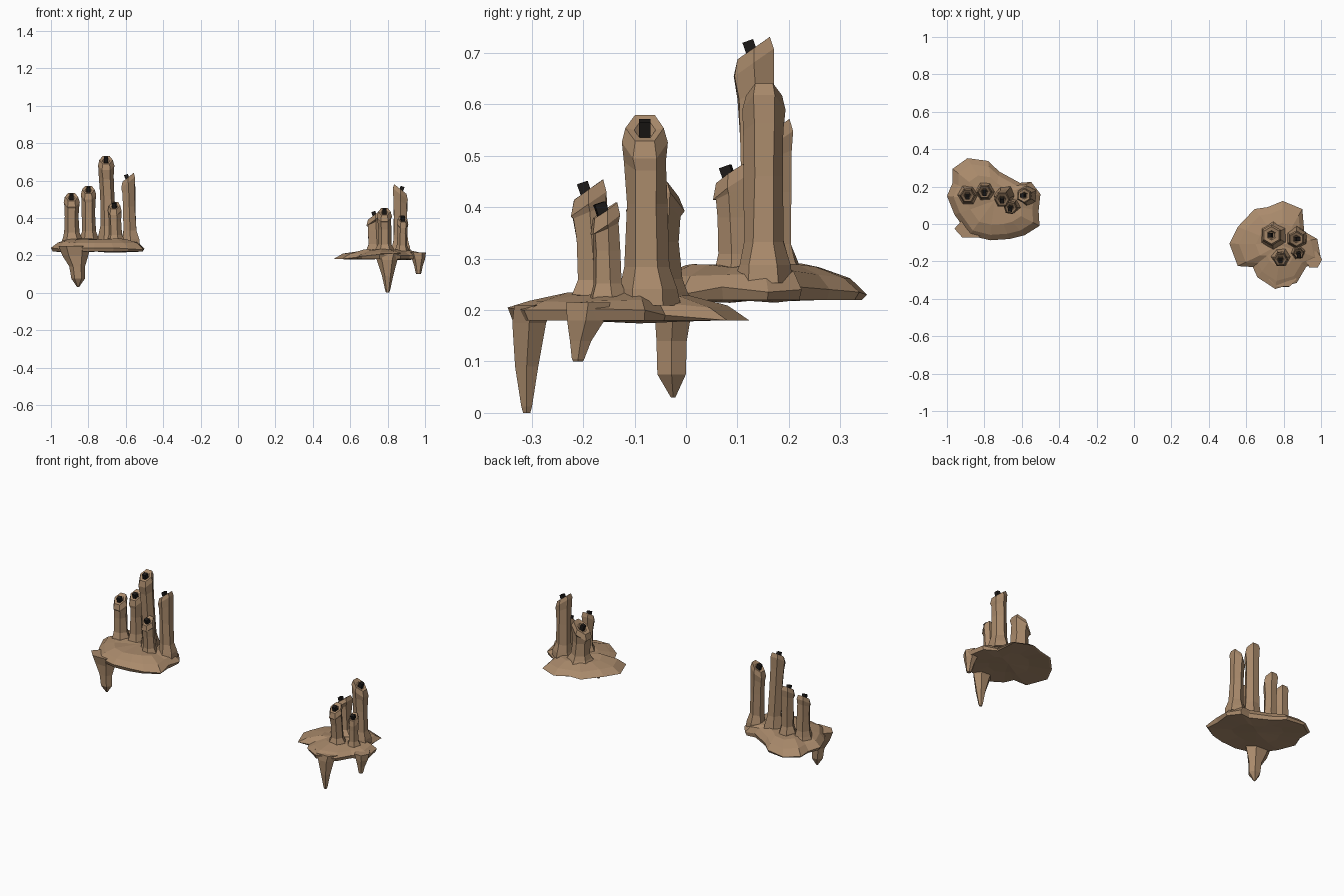
import bpy, bmesh, math, random
from mathutils import Vector

if "Cube" in bpy.data.objects:
    bpy.data.objects.remove(bpy.data.objects["Cube"])

random.seed(4)


def material(name, rgb):
    m = bpy.data.materials.new(name)
    m.diffuse_color = (*rgb, 1)
    m.use_nodes = True
    m.node_tree.nodes["Principled BSDF"].inputs["Base Color"].default_value = m.diffuse_color
    return m


WAX = material("tan wax", (0.40, 0.255, 0.148))
WICK = material("black wick", (0.012, 0.010, 0.009))


def loft(name, rings, mat):
    """Skin a list of equal-length vertex rings and close both ends."""
    bm = bmesh.new()
    loops = [[bm.verts.new(p) for p in ring] for ring in rings]
    n = len(loops[0])
    for a, b in zip(loops, loops[1:]):
        for i in range(n):
            j = (i + 1) % n
            bm.faces.new((a[i], a[j], b[j], b[i]))
    for loop in (loops[0], loops[-1]):
        c = bm.verts.new(sum((v.co for v in loop), Vector()) / n)
        for i in range(n):
            bm.faces.new((loop[i], loop[(i + 1) % n], c))
    bmesh.ops.recalc_face_normals(bm, faces=bm.faces)
    me = bpy.data.meshes.new(name)
    bm.to_mesh(me)
    bm.free()
    me.materials.append(mat)
    ob = bpy.data.objects.new(name, me)
    bpy.context.collection.objects.link(ob)
    return ob


def ellipse(cx, cy, rx, ry, n=6, turn=0.0):
    return [(cx + rx * math.cos(turn + i * math.tau / n),
             cy + ry * math.sin(turn + i * math.tau / n)) for i in range(n)]


def candle(name, foot, head, r, z0, ztop, face, slope=0.7):
    """Hexagonal melted candle; its hollow sloping top opens towards angle face."""
    fx, fy = math.cos(face), math.sin(face)
    # height fraction, radius factor, share of the top slope, extra drop, jitter
    spec = [(-0.05, 1.5, 0, 0, .05), (0.05, 1.3, 0, 0, .1), (0.18, 1.0, 0, 0, .06),
            (0.55, 0.94, 0, 0, .08), (0.80, 0.98, .6, 0, .08), (1, 1.08, 1, 0.028, .03),
            (1, 0.88, 1, 0, .03), (1, 0.50, 1, 0.004, 0), (1, 0.36, 1, 0.02, 0)]
    zc = ztop - r * 0.88 * slope
    rings = []
    for t, k, s, drop, jit in spec:
        u = min(max(t, 0), 1)
        cx = foot[0] + (head[0] - foot[0]) * u
        cy = foot[1] + (head[1] - foot[1]) * u
        z = z0 + (zc - z0) * t - drop
        ring = []
        for x, y in ellipse(0, 0, r * k, r * k, 6, face + math.pi / 6):
            q = 1 + random.uniform(-jit, jit)
            ring.append((cx + x * q, cy + y * q, z - s * slope * (x * fx + y * fy)))
        rings.append(ring)
    loft(name, rings, WAX)
    # wick tilting towards the open side
    low = Vector((head[0], head[1], zc - 0.02))
    axis = Vector((fx * 0.35, fy * 0.35, 1)).normalized()
    side = Vector((-fy, fx, 0))
    up = axis.cross(side)
    w = 0.011
    loft(name + "_wick", [[low + axis * h + side * a * w + up * b * w
                           for a, b in ((-1, -1), (1, -1), (1, 1), (-1, 1))]
                          for h in (0, 0.036)], WICK)


def base(name, rim, zlow, peak, layers):
    """Spread wax puddle: rim points (x, y, z), flat underside, stepped mound on top."""
    c = Vector(peak)
    rings = []
    for k in (0.5, 0.96):
        rings.append([(c.x + (x - c.x) * k, c.y + (y - c.y) * k, zlow + 0.006 * math.sin(7 * i))
                      if k < .9 else (c.x + (x - c.x) * k, c.y + (y - c.y) * k, min(z, zlow))
                      for i, (x, y, z) in enumerate(rim)])
    rings.append(rim)
    for k, h in layers:
        rings.append([(c.x + (x - c.x) * k, c.y + (y - c.y) * k,
                       z + (c.z - z) * h + random.uniform(-.006, .006)) for x, y, z in rim])
    loft(name, rings, WAX)


def drip(name, rings):
    loft(name, [[(x, y, z) for x, y in ellipse(cx, cy, rx, ry, 6)]
                for cx, cy, rx, ry, z in rings], WAX)


# left wax puddle
base("left_base",
     [(-1, .15, .24), (-.97, .22, .235), (-.97, .295, .23), (-.89, .352, .23),
      (-.78, .337, .235), (-.72, .28, .24), (-.61, .22, .245), (-.55, .225, .24),
      (-.5, .16, .235), (-.51, .07, .245), (-.505, -.01, .23), (-.585, -.06, .235),
      (-.665, -.08, .24), (-.77, -.087, .24), (-.88, -.06, .24), (-.96, .05, .235)],
     .22, (-.75, .12, .29), [(.86, .6), (.6, .95)])
drip("left_drip", [(-.875, -.025, .085, .055, .25), (-.87, -.025, .07, .042, .2),
                   (-.86, -.028, .042, .034, .14), (-.855, -.028, .036, .032, .075),
                   (-.855, -.025, .005, .005, .03)])

# right wax puddle
base("right_base",
     [(.51, -.105, .18), (.555, -.015, .185), (.645, .08, .18), (.715, .09, .185),
      (.795, .123, .18), (.9, .08, .18), (.91, -.04, .19), (.98, -.08, .2),
      (1, -.19, .203), (.92, -.23, .2), (.87, -.315, .2), (.755, -.347, .205),
      (.66, -.285, .195), (.635, -.23, .19), (.555, -.225, .18)],
     .18, (.79, -.11, .24), [(.82, .4), (.5, .8)])
drip("right_long_drip", [(.795, -.295, .075, .045, .21), (.797, -.305, .055, .038, .175),
                         (.8, -.31, .03, .026, .09), (.8, -.31, .013, .012, .012),
                         (.8, -.31, .008, .008, 0)])
drip("right_short_drip", [(.96, -.19, .045, .05, .215), (.965, -.195, .035, .042, .18),
                          (.965, -.205, .022, .024, .14), (.965, -.21, .015, .014, .105),
                          (.965, -.21, .012, .011, .1)])

# candles: foot, head, radius, foot height, top height, open side
FRONT = -math.pi / 2
candle("left_candle_1", (-.888, .155), (-.89, .152), .040, .28, .537, FRONT)
candle("left_candle_2", (-.795, .172), (-.80, .172), .038, .28, .575, FRONT)
candle("left_candle_3", (-.69, .15), (-.705, .132), .041, .28, .735, FRONT)
candle("left_candle_4", (-.655, .098), (-.66, .088), .035, .275, .487, FRONT - .2)
candle("left_candle_5", (-.575, .15), (-.587, .152), .039, .27, .645, math.pi, .8)
candle("right_candle_1", (.745, -.06), (.735, -.06), .052, .225, .455, math.pi, .75)
candle("right_candle_2", (.87, -.075), (.868, -.08), .042, .225, .584, 0, .8)
candle("right_candle_3", (.785, -.175), (.783, -.19), .037, .22, .457, FRONT)
candle("right_candle_4", (.875, -.15), (.88, -.157), .029, .22, .412, FRONT + .15)
